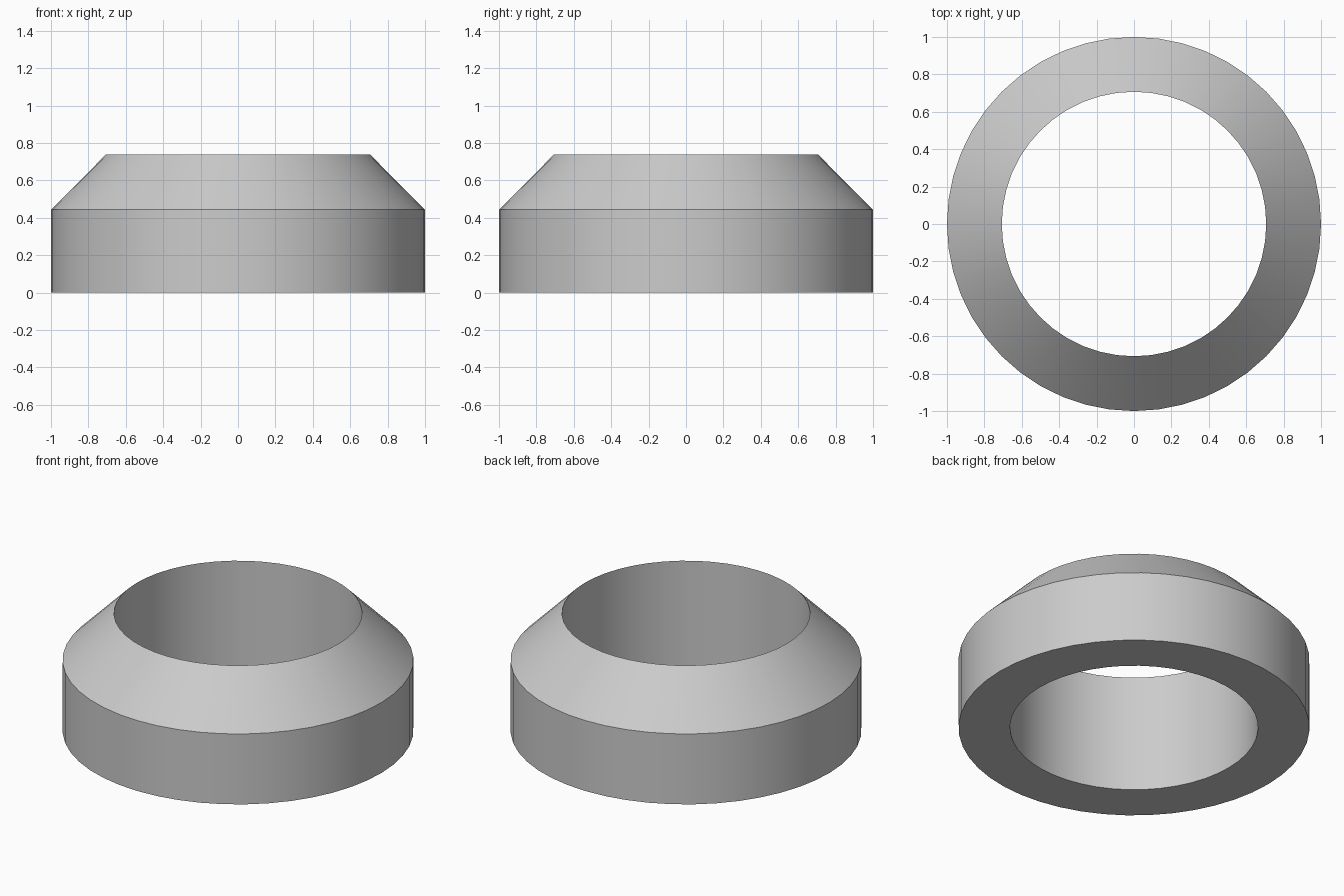
import bpy
import bmesh
import math

default = bpy.data.objects.get("Cube")
if default:
    bpy.data.objects.remove(default, do_unlink=True)

SEGMENTS = 48
BORE, OUTER = 0.707, 1.0
SHOULDER, HEIGHT = 0.443, 0.737

# Plain grey finish
grey = bpy.data.materials.new("light_grey")
grey.use_nodes = True
colour = (0.6, 0.6, 0.6, 1)
grey.diffuse_color = colour
grey.node_tree.nodes["Principled BSDF"].inputs["Base Color"].default_value = colour

# Ring cross-section: bore wall, flat base, outer wall, bevel up to a knife edge
profile = [(BORE, 0), (OUTER, 0), (OUTER, SHOULDER), (BORE, HEIGHT)]

bm = bmesh.new()
verts = [bm.verts.new((r, 0, z)) for r, z in profile]
edges = [bm.edges.new((verts[i - 1], verts[i])) for i in range(len(verts))]
bmesh.ops.spin(bm, geom=verts + edges, cent=(0, 0, 0), axis=(0, 0, 1),
               angle=math.tau, steps=SEGMENTS, use_merge=True)
bmesh.ops.remove_doubles(bm, verts=bm.verts[:], dist=0.0001)
bmesh.ops.recalc_face_normals(bm, faces=bm.faces[:])

mesh = bpy.data.meshes.new("bevelled_ring")
bm.to_mesh(mesh)
bm.free()
mesh.materials.append(grey)
ring = bpy.data.objects.new("bevelled_ring", mesh)
bpy.context.collection.objects.link(ring)

# Smooth round walls with crisp rims
bpy.ops.object.select_all(action="DESELECT")
ring.select_set(True)
bpy.context.view_layer.objects.active = ring
bpy.ops.object.shade_smooth_by_angle(angle=math.radians(30))
